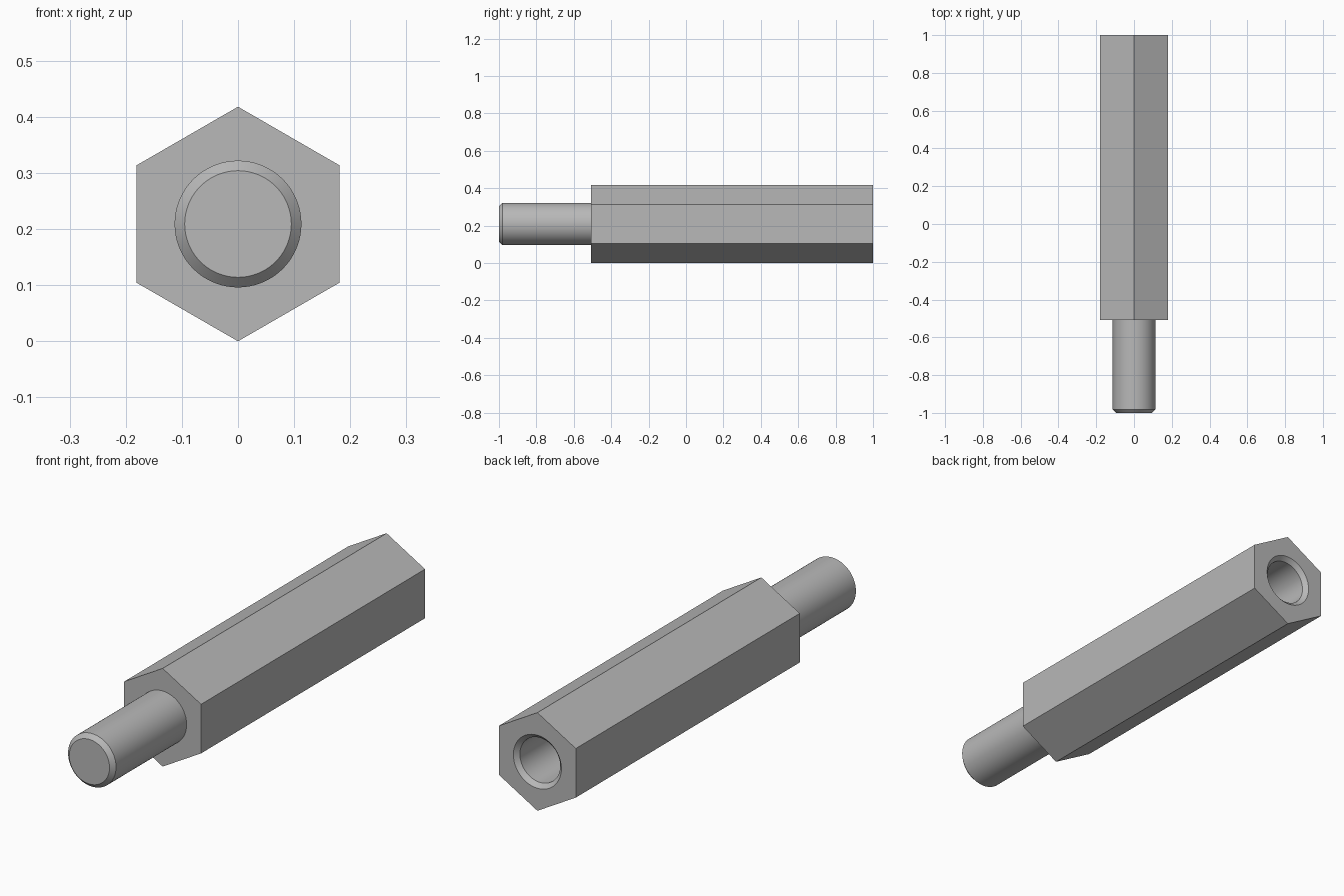
import bpy
import bmesh
from math import sin, cos, pi, radians

cube = bpy.data.objects.get("Cube")
if cube:
    bpy.data.objects.remove(cube, do_unlink=True)

HEX_R = 0.209        # corner radius, also the height of the axis
STUD_R = 0.113
CHAMFER = 0.018
SHOULDER = -0.507    # where the stud meets the hexagonal body
HOLE_DEPTH = 0.65
PER_SIDE = 12
ROUND = 6 * PER_SIDE

steel = bpy.data.materials.new("grey steel")
steel.use_nodes = True
colour = (0.48, 0.48, 0.48, 1)
steel.diffuse_color = colour
steel.node_tree.nodes["Principled BSDF"].inputs["Base Color"].default_value = colour


def ring(bm, sides, radius, y):
    """Polygon around the long axis, first corner at the top."""
    angles = [2 * pi * k / sides for k in range(sides)]
    return [bm.verts.new((radius * sin(a), y, HEX_R + radius * cos(a))) for a in angles]


def bridge(bm, a, b):
    """Quads between two rings of equal count."""
    n = len(a)
    for k in range(n):
        j = (k + 1) % n
        bm.faces.new((a[k], a[j], b[j], b[k]))


def finish(bm, name):
    bmesh.ops.recalc_face_normals(bm, faces=bm.faces)
    mesh = bpy.data.meshes.new(name)
    bm.to_mesh(mesh)
    bm.free()
    mesh.materials.append(steel)
    obj = bpy.data.objects.new(name, mesh)
    bpy.context.collection.objects.link(obj)
    mesh.shade_smooth()
    mesh.set_sharp_from_angle(angle=radians(30))
    return obj


# Hexagonal body with a chamfered blind hole in the back end
bm = bmesh.new()
front = ring(bm, 6, HEX_R, SHOULDER)
back = ring(bm, 6, HEX_R, 1)
mouth = ring(bm, ROUND, STUD_R, 1)
throat = ring(bm, ROUND, STUD_R - CHAMFER, 1 - CHAMFER)
floor = ring(bm, ROUND, STUD_R - CHAMFER, 1 - HOLE_DEPTH)
bm.faces.new(front)
bridge(bm, front, back)
for side in range(6):
    arc = [mouth[(side * PER_SIDE + k) % ROUND] for k in range(PER_SIDE + 1)]
    bm.faces.new([back[(side + 1) % 6], back[side]] + arc)
bridge(bm, mouth, throat)
bridge(bm, throat, floor)
bm.faces.new(floor)
finish(bm, "hex_body")

# Round stud with a chamfered tip, seated slightly inside the body
bm = bmesh.new()
tip = ring(bm, ROUND, STUD_R - CHAMFER, -1)
rim = ring(bm, ROUND, STUD_R, -1 + CHAMFER)
root = ring(bm, ROUND, STUD_R, SHOULDER + 0.01)
bm.faces.new(tip)
bridge(bm, tip, rim)
bridge(bm, rim, root)
bm.faces.new(root)
finish(bm, "stud")
